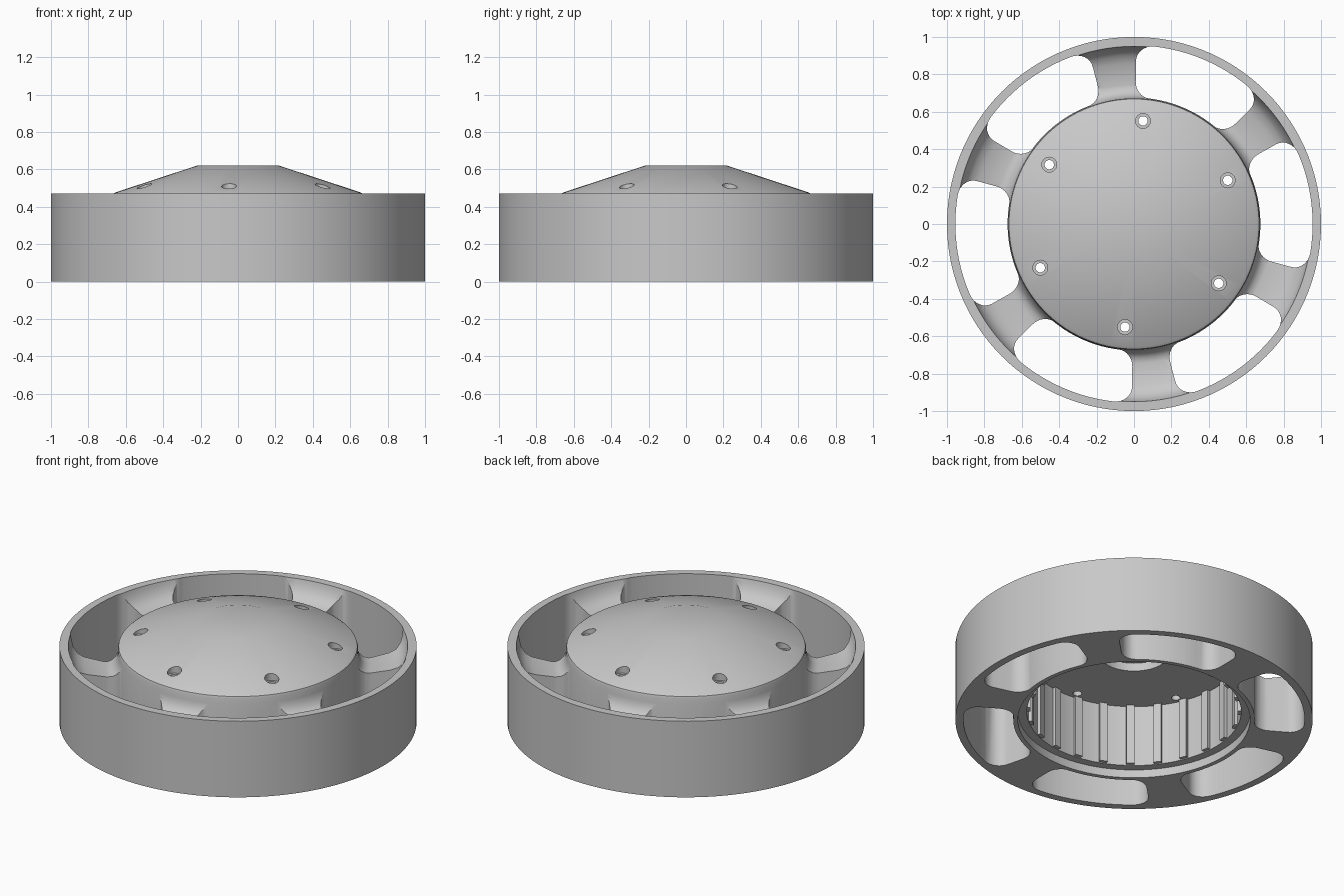
import bpy, bmesh
from math import sin, cos, pi, radians, tau
from mathutils import Matrix, Vector

if "Cube" in bpy.data.objects:
    bpy.data.objects.remove(bpy.data.objects["Cube"])

grey = bpy.data.materials.new("plain_grey")
grey.use_nodes = True
colour = (0.58, 0.58, 0.58, 1)
grey.diffuse_color = colour
grey.node_tree.nodes["Principled BSDF"].inputs["Base Color"].default_value = colour


def finish(bm, name):
    bmesh.ops.remove_doubles(bm, verts=bm.verts, dist=1e-5)
    bmesh.ops.recalc_face_normals(bm, faces=bm.faces)
    mesh = bpy.data.meshes.new(name)
    bm.to_mesh(mesh)
    bm.free()
    mesh.materials.append(grey)
    obj = bpy.data.objects.new(name, mesh)
    bpy.context.collection.objects.link(obj)
    return obj


def lathe(bm, profile, steps, centre=(0, 0)):
    """Spin an (r, z) profile, running from axis to axis, into a solid."""
    verts = [bm.verts.new((r, 0, z)) for r, z in profile]
    edges = [bm.edges.new(pair) for pair in zip(verts, verts[1:])]
    before = set(bm.verts) - set(verts)
    bmesh.ops.spin(bm, geom=verts + edges, cent=(0, 0, 0), axis=(0, 0, 1),
                   angle=tau, steps=steps, use_merge=False)
    new = [v for v in bm.verts if v not in before]
    bmesh.ops.remove_doubles(bm, verts=new, dist=1e-5)
    new = [v for v in bm.verts if v not in before]
    bmesh.ops.translate(bm, verts=new, vec=(*centre, 0))


def slot_outline(middle, inner, outer, half_angle, corner):
    """Rounded rectangle bent around the axis."""
    ref = (inner + outer) / 2
    half_u, half_v = half_angle * ref - corner, (outer - inner) / 2 - corner
    flat = []
    for quarter, (su, sv) in enumerate([(1, 1), (-1, 1), (-1, -1), (1, -1)]):
        for i in range(9):
            a = (quarter + i / 8) * pi / 2
            flat.append(Vector((su * half_u + corner * cos(a), sv * half_v + corner * sin(a))))
    points = []
    for p, q in zip(flat, flat[1:] + flat[:1]):
        steps = max(1, round((q - p).length / 0.04))
        for i in range(steps):
            u, v = p.lerp(q, i / steps)
            points.append(((ref + v) * cos(middle + u / ref), (ref + v) * sin(middle + u / ref)))
    return points


def cut(target, cutter):
    cutter.hide_render = True
    mod = target.modifiers.new("cut", "BOOLEAN")
    mod.object, mod.operation, mod.solver = cutter, "DIFFERENCE", "EXACT"
    bpy.ops.object.select_all(action="DESELECT")
    bpy.context.view_layer.objects.active = target
    target.select_set(True)
    bpy.ops.object.modifier_apply(modifier=mod.name)
    bpy.data.objects.remove(cutter)


# Wheel body: domed hub, dished web, rim, stepped bore and inner recess
bm = bmesh.new()
lathe(bm, [(0, .62), (.22, .62), (.655, .477), (.668, .468), (.672, .455), (.672, .42),
           (.678, .39), (.693, .36), (.715, .342), (.745, .336), (.86, .36), (.9, .378),
           (.93, .41), (.945, .45), (.95, .47), (1, .47), (1, 0), (.65, 0), (.65, .05),
           (.6, .05), (.6, .43), (.2, .43), (.2, .48), (0, .48)], 120)
wheel = finish(bm, "wheel_body")

# Six slots that leave the spokes between them
bm = bmesh.new()
for k in range(6):
    ring = slot_outline(radians(7 + 60 * k), .676, .955, radians(22.3), .085)
    face = bm.faces.new([bm.verts.new((x, y, -.1)) for x, y in ring])
    top = bmesh.ops.extrude_face_region(bm, geom=[face])["geom"]
    bmesh.ops.translate(bm, verts=[g for g in top if isinstance(g, bmesh.types.BMVert)],
                        vec=(0, 0, .8))
cut(wheel, finish(bm, "slot_cutter"))

# Six counterbored screw holes
bm = bmesh.new()
for k in range(6):
    a = radians(85 + 60 * k)
    lathe(bm, [(0, .7), (.04, .7), (.04, .48), (.025, .48), (.025, .3), (0, .3)], 24,
          (.553 * cos(a), .553 * sin(a)))
cut(wheel, finish(bm, "screw_hole_cutter"))

# Grip ribs around the bore
bm = bmesh.new()
for k in range(24):
    place = (Matrix.Rotation(radians(7 + 15 * k), 4, "Z")
             @ Matrix.Translation((.595, 0, .245)) @ Matrix.Diagonal((.03, .045, .38, 1)))
    bmesh.ops.create_cube(bm, size=1, matrix=place)
ribs = finish(bm, "bore_ribs")

# Smooth the round surfaces, keeping the edges crisp
bpy.ops.object.select_all(action="DESELECT")
for obj in (wheel, ribs):
    obj.select_set(True)
bpy.context.view_layer.objects.active = wheel
bpy.ops.object.shade_smooth_by_angle(angle=radians(30))
